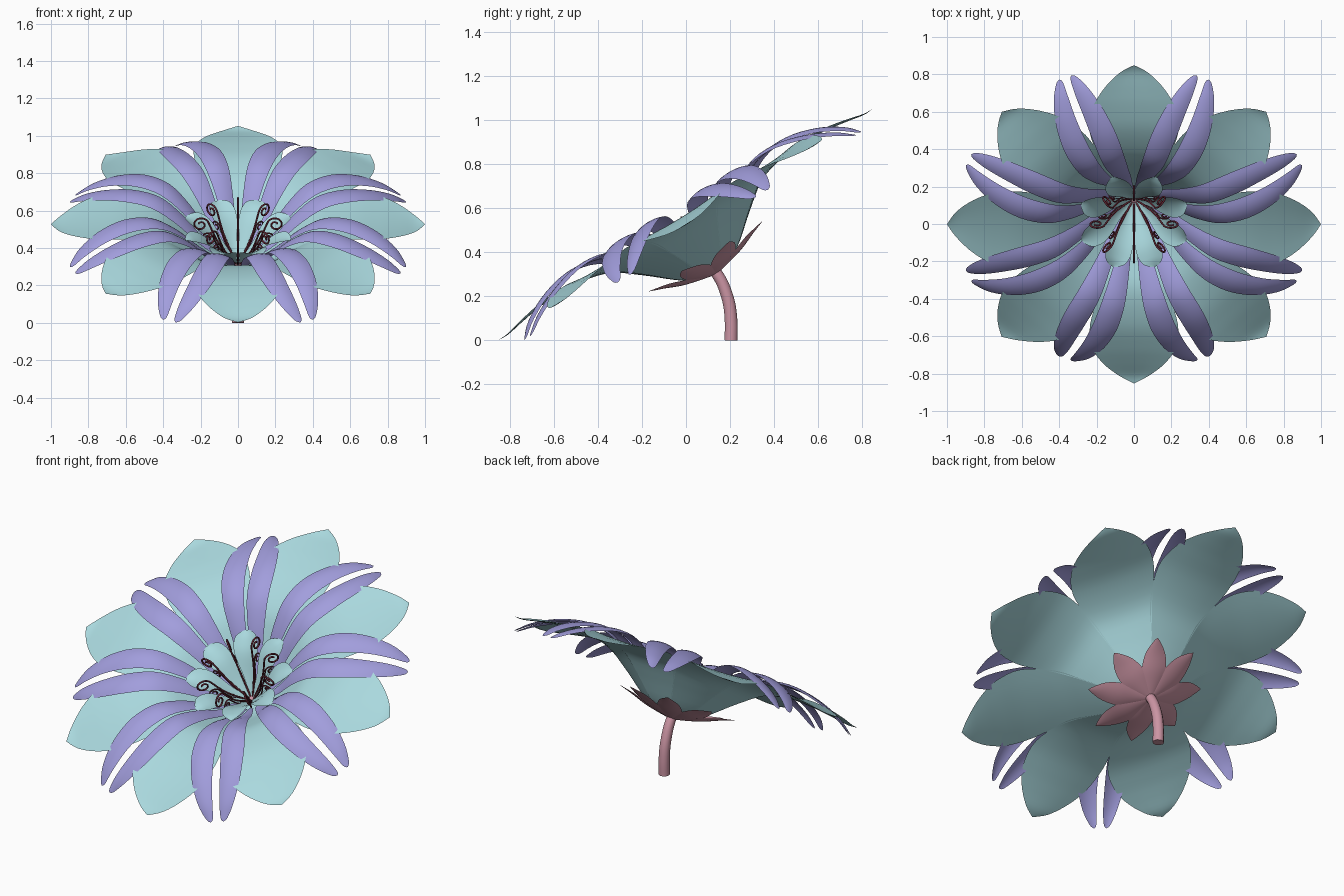
import bpy, bmesh, math
from mathutils import Matrix, Vector

if "Cube" in bpy.data.objects:
    bpy.data.objects.remove(bpy.data.objects["Cube"], do_unlink=True)


def material(name, rgb):
    mat = bpy.data.materials.new(name)
    mat.use_nodes = True
    mat.diffuse_color = (*rgb, 1)
    mat.node_tree.nodes["Principled BSDF"].inputs["Base Color"].default_value = (*rgb, 1)
    return mat


AQUA = material("pale aqua", (0.40, 0.69, 0.73))
LILAC = material("lilac", (0.36, 0.34, 0.72))
ROSE = material("dusty rose", (0.60, 0.30, 0.37))
WINE = material("dark wine", (0.13, 0.02, 0.035))

# The bloom is built around its own axis, then leaned toward the front
TILT = Matrix.Translation((0, 0, 0.525)) @ Matrix.Rotation(math.radians(31.7), 4, 'X')
STEP = math.radians(45)


def smooth_path(points, steps=4):
    """Pass a Catmull-Rom spline through tuples of any length."""
    pts = [Vector(p) for p in points]
    out = []
    for i in range(len(pts) - 1):
        a, b, c, d = pts[max(i - 1, 0)], pts[i], pts[i + 1], pts[min(i + 2, len(pts) - 1)]
        for s in range(steps):
            t = s / steps
            out.append(0.5 * (2 * b + (c - a) * t + (2 * a - 5 * b + 4 * c - d) * t ** 2
                              + (3 * b - a - 3 * c + d) * t ** 3))
    return out + [pts[-1]]


def petal(name, stations, angle, mat, cup=0.0, side=1, cols=6):
    """Stations are (radius, height, half width, sideways offset)."""
    bm = bmesh.new()
    rows = []
    for r, h, w, off in smooth_path(stations):
        w = max(w, 0)
        row = []
        for j in range(cols + 1):
            t = 2 * j / cols - 1
            row.append(bm.verts.new((r, side * off + w * t, h + cup * w * t * t)))
        rows.append(row)
    for a, b in zip(rows, rows[1:]):
        for j in range(cols):
            bm.faces.new((a[j], b[j], b[j + 1], a[j + 1]))
    bmesh.ops.remove_doubles(bm, verts=bm.verts, dist=0.0005)
    for f in bm.faces:
        f.smooth = True
    mesh = bpy.data.meshes.new(name)
    bm.to_mesh(mesh)
    bm.free()
    mesh.materials.append(mat)
    obj = bpy.data.objects.new(name, mesh)
    obj.matrix_world = TILT @ Matrix.Rotation(angle, 4, 'Z')
    bpy.context.collection.objects.link(obj)


def tube(name, points, radius, mat, matrix=Matrix(), radii=None):
    curve = bpy.data.curves.new(name, 'CURVE')
    curve.dimensions = '3D'
    curve.bevel_depth = radius
    curve.bevel_resolution = 3
    curve.use_fill_caps = True
    spline = curve.splines.new('POLY')
    spline.points.add(len(points) - 1)
    for i, p in enumerate(points):
        spline.points[i].co = (*p, 1)
        spline.points[i].radius = radii[i] if radii else 1
    spline.use_smooth = True
    curve.materials.append(mat)
    obj = bpy.data.objects.new(name, curve)
    obj.matrix_world = matrix
    bpy.context.collection.objects.link(obj)


BROAD = [(0.02, -0.25, 0.012, 0), (0.135, -0.215, 0.06, 0), (0.29, -0.09, 0.122, 0),
         (0.42, 0.0, 0.18, 0), (0.6, 0.038, 0.235, 0), (0.75, 0.032, 0.222, 0),
         (0.86, 0.016, 0.165, 0), (0.95, 0.0, 0.08, 0), (1.0, 0.003, 0, 0)]
SLIM = [(0.08, -0.22, 0.012, 0.016), (0.2, -0.12, 0.032, 0.036), (0.32, 0.0, 0.048, 0.054),
        (0.45, 0.085, 0.062, 0.07), (0.6, 0.1, 0.066, 0.083), (0.75, 0.065, 0.058, 0.08),
        (0.87, 0.008, 0.042, 0.062), (0.94, -0.045, 0.02, 0.042), (0.957, -0.06, 0, 0.036)]
INNER = [(0.01, -0.24, 0.006, 0), (0.09, -0.165, 0.03, 0), (0.18, -0.075, 0.066, 0),
         (0.25, -0.035, 0.062, 0), (0.29, -0.025, 0.03, 0), (0.305, -0.025, 0, 0)]
SEPAL = [(0.01, -0.262, 0.012, 0), (0.08, -0.248, 0.042, 0), (0.16, -0.228, 0.07, 0),
         (0.24, -0.198, 0.058, 0), (0.3, -0.178, 0.025, 0), (0.33, -0.168, 0, 0)]


def curl(lean, top, size):
    """A filament that rises outward and rolls into a spiral, in the xz plane."""
    centre = Vector((lean, 0, top - size))
    spiral = []
    for i in range(29):
        a = math.radians(170 - i * 18)
        rad = size * (1 - 0.75 * i / 28)
        spiral.append(centre + Vector((math.cos(a), 0, math.sin(a))) * rad)
    start = Vector((0.008, 0, -0.25))
    knee = start.lerp(spiral[0], 0.55) + Vector((0.012, 0, -0.012))
    return smooth_path([start, knee, spiral[0]], 5) + spiral[1:]


for k in range(8):
    on, between = k * STEP, (k + 0.5) * STEP
    petal(f"broad_petal_{k + 1}", BROAD, on, AQUA, cup=0.06)
    for side, label in ((1, "a"), (-1, "b")):
        petal(f"slim_petal_{k + 1}{label}", SLIM, between, LILAC, cup=-0.2, side=side)
    petal(f"inner_petal_{k + 1}", INNER, between, AQUA, cup=0.25)
    petal(f"sepal_{k + 1}", SEPAL, between, ROSE, cup=0.15)
    # Stamens: a tall and a short curl in each direction
    turn = TILT @ Matrix.Rotation(on, 4, 'Z')
    tube(f"tall_stamen_{k + 1}", curl(0.2, 0.045, 0.045), 0.005, WINE, turn)
    tube(f"short_stamen_{k + 1}", curl(0.165, -0.05, 0.032), 0.004, WINE, turn)

# Stem bending down from the base of the bloom to the ground
path = smooth_path([(0, 0.125, 0.325), (0, 0.165, 0.26), (0, 0.195, 0.17),
                    (0, 0.205, 0.08), (0, 0.204, 0.0)], 5)
tube("stem", path, 0.03, ROSE, radii=[0.9 + 0.15 * i / (len(path) - 1) for i in range(len(path))])
